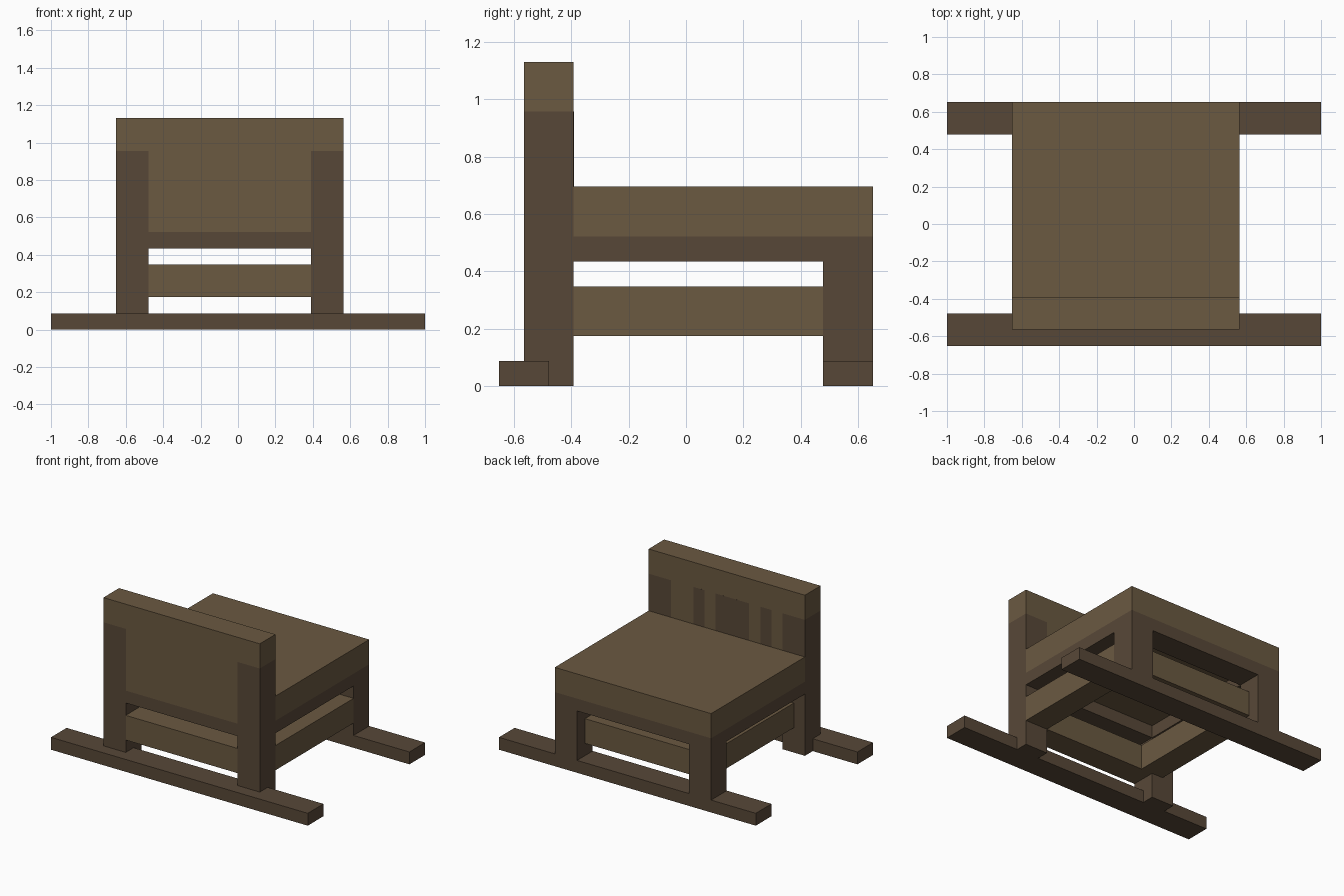
import bpy
from mathutils import Vector

if "Cube" in bpy.data.objects:
    bpy.data.objects.remove(bpy.data.objects["Cube"])

U = 2 / 23                        # one grid step of the blocky style
ORIGIN = Vector((-1, -7.5 * U, 0))


def material(name, color):
    m = bpy.data.materials.new(name)
    m.diffuse_color = (*color, 1)
    m.use_nodes = True
    m.node_tree.nodes["Principled BSDF"].inputs["Base Color"].default_value = m.diffuse_color
    return m


LIGHT = material("light_wood", (0.145, 0.100, 0.053))
DARK = material("dark_wood", (0.097, 0.064, 0.039))


def box(name, x, y, z, mat):
    """Box from (low, high) grid ranges."""
    lo = Vector((x[0], y[0], z[0])) * U + ORIGIN
    hi = Vector((x[1], y[1], z[1])) * U + ORIGIN
    bpy.ops.mesh.primitive_cube_add(size=1, location=(lo + hi) / 2)
    ob = bpy.context.object
    ob.name = name
    ob.scale = hi - lo
    bpy.ops.object.transform_apply(location=False, rotation=False, scale=True)
    ob.data.materials.append(mat)
    return ob


def ring(name, x, y, z, mat):
    """Rectangular frame of four bars, each two steps wide."""
    box(name + "_front", (x[0] + 2, x[1] - 2), (y[0], y[0] + 2), z, mat)
    box(name + "_rear", (x[0] + 2, x[1] - 2), (y[1] - 2, y[1]), z, mat)
    box(name + "_left", (x[0], x[0] + 2), y, z, mat)
    box(name + "_right", (x[1] - 2, x[1]), y, z, mat)


# Long floor runners
box("front_runner", (0, 23), (0, 2), (0, 1), DARK)
box("rear_runner", (0, 23), (13, 15), (0, 1), DARK)

# Tall posts and short legs
for side, x in (("left", 4), ("right", 16)):
    box(side + "_post", (x, x + 2), (1, 3), (0, 11), DARK)
    box(side + "_rear_leg", (x, x + 2), (13, 15), (1, 5), DARK)

# Stretchers: flush at the front and right, one step in at the rear and left
box("front_stretcher", (6, 16), (1, 3), (2, 4), LIGHT)
box("rear_stretcher", (6, 16), (12, 14), (2, 4), LIGHT)
box("left_stretcher", (5, 7), (3, 13), (2, 4), LIGHT)
box("right_stretcher", (16, 18), (3, 13), (2, 4), LIGHT)

# Open seat frame and thick seat
box("frame_front", (6, 16), (1, 3), (5, 6), DARK)
box("frame_rear", (6, 16), (13, 15), (5, 6), DARK)
box("frame_left", (4, 6), (3, 15), (5, 6), DARK)
box("frame_right", (16, 18), (3, 15), (5, 6), DARK)
box("seat", (4, 18), (3, 15), (6, 8), LIGHT)

# Backrest panel and top rail
box("back_panel", (6, 16), (1, 3), (6, 11), LIGHT)
box("top_rail", (4, 18), (1, 3), (11, 13), LIGHT)

# Dark slats inlaid in the seat-facing side of the backrest
for i, (a, b) in enumerate(((7, 8), (9, 12), (13, 14))):
    box(f"back_slat_{i + 1}", (a, b), (2.9, 3.002), (8, 11), DARK)
